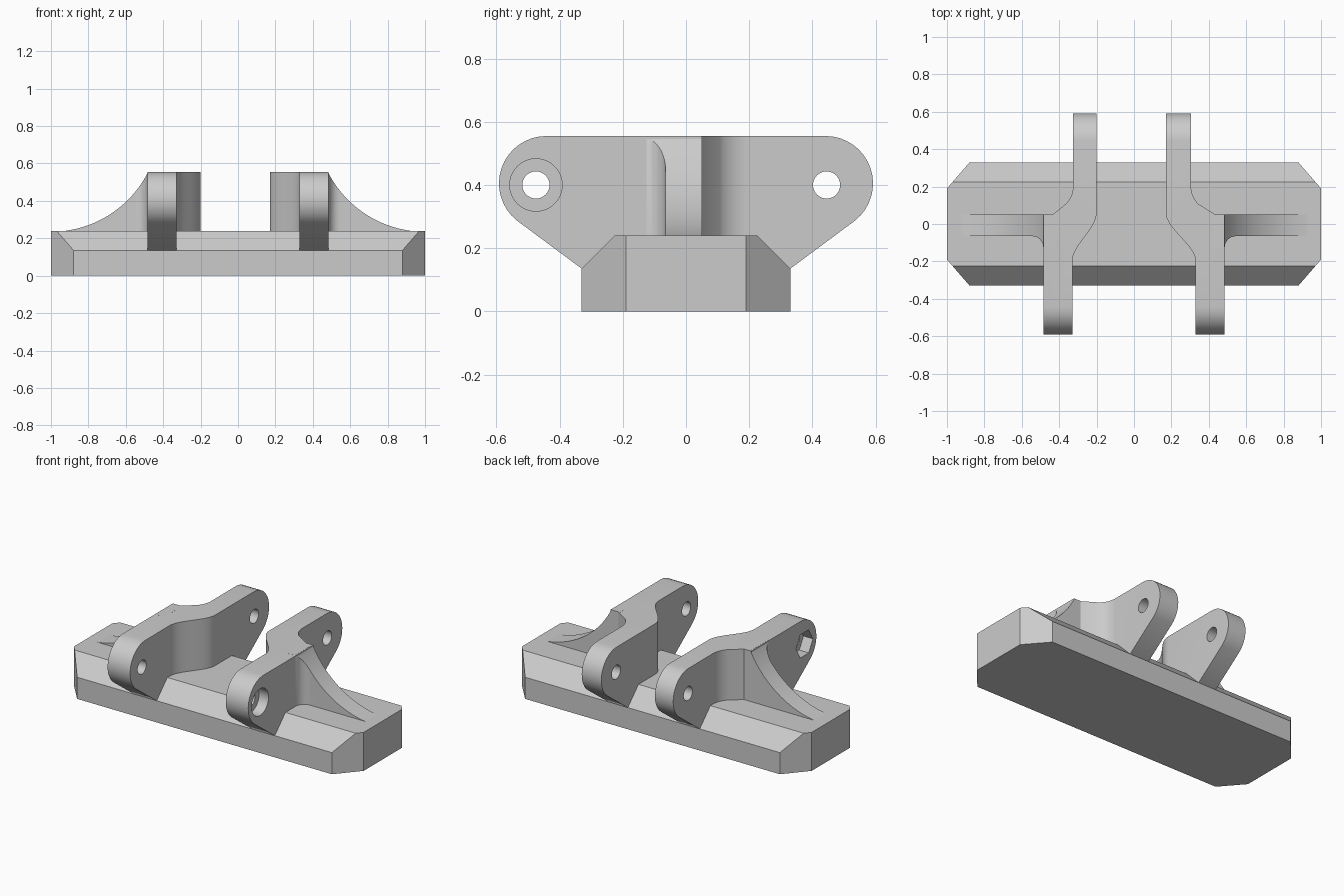
import bpy, bmesh
from math import sin, cos, pi, radians
from mathutils import Vector

cube = bpy.data.objects.get("Cube")
if cube:
    bpy.data.objects.remove(cube, do_unlink=True)

grey = bpy.data.materials.new("plain grey")
grey.use_nodes = True
grey.diffuse_color = (0.6, 0.6, 0.6, 1)
grey.node_tree.nodes["Principled BSDF"].inputs["Base Color"].default_value = (0.6, 0.6, 0.6, 1)


def arc(cx, cy, r, a0, a1, n=16):
    """Points on an arc, angles in degrees."""
    steps = [radians(a0 + (a1 - a0) * i / n) for i in range(n + 1)]
    return [(cx + r * cos(a), cy + r * sin(a)) for a in steps]


def prism(name, outline, axis, lo, hi):
    """Extrude a 2D outline along an axis: x takes (y, z), y takes (x, z), z takes (x, y)."""
    place = {"x": lambda p, t: (t, p[0], p[1]),
             "y": lambda p, t: (p[0], t, p[1]),
             "z": lambda p, t: (p[0], p[1], t)}[axis]
    bm = bmesh.new()
    face = bm.faces.new([bm.verts.new(place(p, lo)) for p in outline])
    new = bmesh.ops.extrude_face_region(bm, geom=[face])["geom"]
    shift = Vector(place((0, 0), hi - lo))
    bmesh.ops.translate(bm, vec=shift, verts=[v for v in new if isinstance(v, bmesh.types.BMVert)])
    bmesh.ops.recalc_face_normals(bm, faces=bm.faces)
    mesh = bpy.data.meshes.new(name)
    bm.to_mesh(mesh)
    bm.free()
    mesh.materials.append(grey)
    obj = bpy.data.objects.new(name, mesh)
    bpy.context.collection.objects.link(obj)
    return obj


def combine(obj, other, operation):
    """Apply a boolean and discard the second object."""
    mod = obj.modifiers.new("cut", "BOOLEAN")
    mod.operation, mod.object, mod.solver = operation, other, "EXACT"
    bpy.context.view_layer.update()
    graph = bpy.context.evaluated_depsgraph_get()
    mesh = bpy.data.meshes.new_from_object(obj.evaluated_get(graph))
    obj.modifiers.clear()
    obj.data = mesh
    bpy.data.objects.remove(other, do_unlink=True)


def smooth(obj):
    obj.data.shade_smooth()
    obj.data.set_sharp_from_angle(angle=radians(30))


# Base: bevelled bar with its four corners cut off
base = prism("base", [(-0.33, 0), (0.33, 0), (0.33, 0.135), (0.225, 0.24),
                      (-0.225, 0.24), (-0.33, 0.135)], "x", -1, 1)
plan = [(1, 0.19), (0.87, 0.34), (-0.87, 0.34), (-1, 0.19),
        (-1, -0.19), (-0.87, -0.34), (0.87, -0.34), (1, -0.19)]
combine(base, prism("base_plan", plan, "z", -0.1, 0.5), "INTERSECT")

# Side outline shared by both arms
tip = arc(0.442, 0.405, 0.15, -52, 90)
side = [(0.2, 0.1), (0.33, 0.135)] + tip
side += [(-y, z) for y, z in reversed(side)]


def build_arm(label, s, inner, outer):
    """Cranked arm on one side; s is the sign of x."""
    # Plan: straight front leg, S-bend, back leg nearer the middle
    bend = []
    for i in range(17):
        t = i / 16
        bend.append((0.33 + (inner - 0.33) * t * t * (3 - 2 * t), -0.2 + 0.26 * t))
    back = arc(outer + 0.13, 0.2, 0.13, 180, 225, 8)
    plan = [(0.485, -0.7), (0.33, -0.7)] + bend
    plan += [(inner, 0.7), (outer, 0.7)] + back + [(0.435, 0.05), (0.485, 0.05)]
    arm = prism(label + "_arm", [(s * x, y) for x, y in plan], "z", 0, 0.7)
    combine(arm, prism("arm_side", side, "x", -0.8, 0.8), "INTERSECT")

    # Pin holes, then a round or hexagonal recess in the outer front face
    for y in (-0.475, 0.445):
        hole = arc(y, 0.4, 0.043, 0, 360, 32)[:-1]
        combine(arm, prism("pin_hole", hole, "x", -0.8, 0.8), "DIFFERENCE")
    n = 40 if s > 0 else 6
    recess = arc(-0.475, 0.4, 0.083, 0, 360, n)[:-1]
    lo, hi = sorted((s * 0.42, s * 0.6))
    combine(arm, prism("recess", recess, "x", lo, hi), "DIFFERENCE")
    smooth(arm)

    # Gusset: rib with a concave top, filleted into the front leg
    rib_plan = [(0.42, 0.05), (0.98, 0.05), (0.98, -0.065)]
    rib_plan += arc(0.545, -0.125, 0.06, 90, 180, 10) + [(0.42, -0.125)]
    rib = prism(label + "_gusset", [(s * x, y) for x, y in rib_plan], "z", 0, 0.7)
    curve = arc(1.0, 0.817, 0.582, 206.7, 268, 32)
    top = [(0.98, 0.15), (0.4, 0.15), (0.4, 0.555)] + curve
    combine(rib, prism("rib_side", [(s * x, z) for x, z in top], "y", -0.3, 0.3), "INTERSECT")
    smooth(rib)


build_arm("left", 1, 0.17, 0.305)
build_arm("right", -1, 0.2, 0.326)
